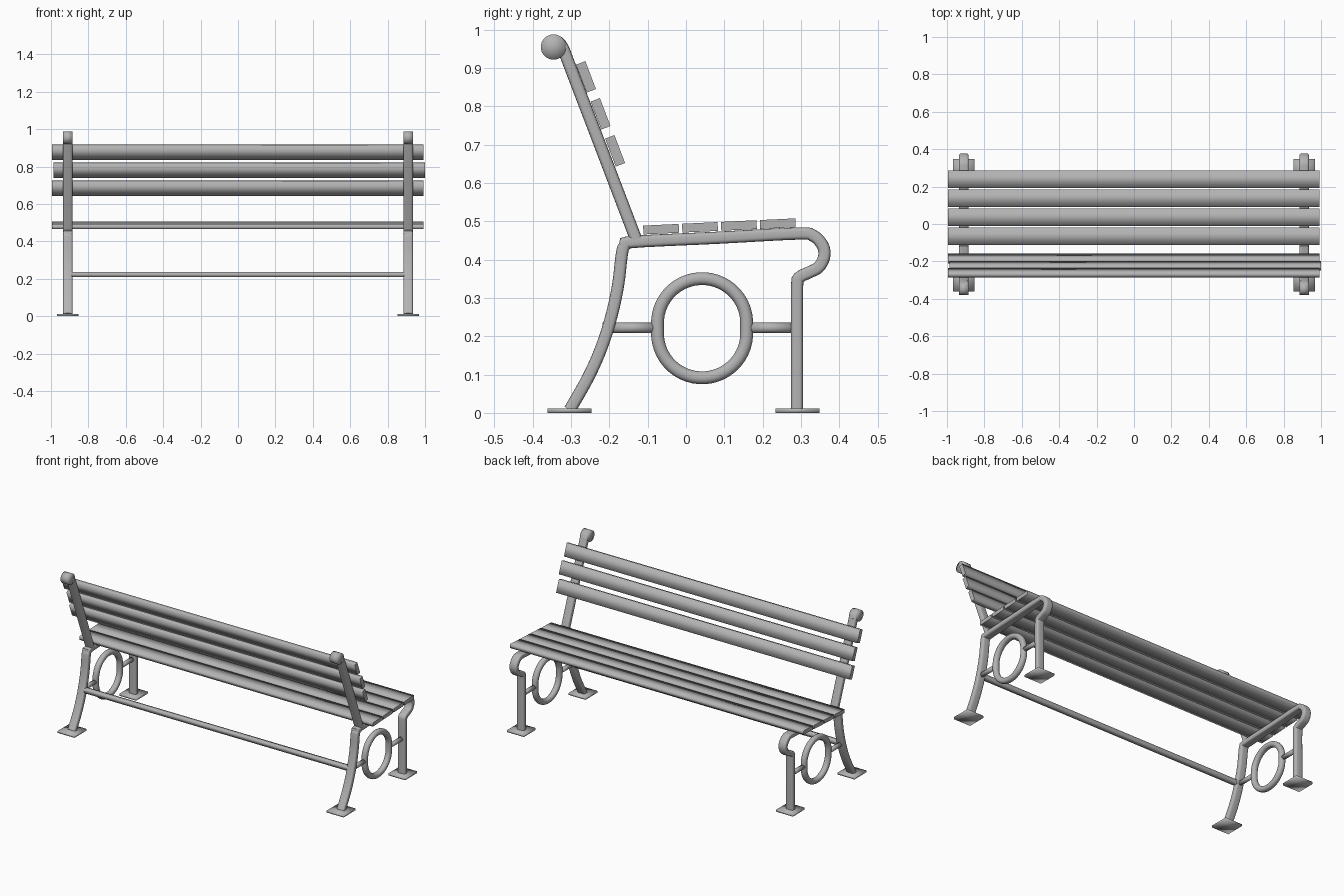
import bpy, bmesh, math
from mathutils import Vector, Matrix

if "Cube" in bpy.data.objects:
    bpy.data.objects.remove(bpy.data.objects["Cube"])

FX = 0.91  # x position of the side frames

# dark grey paint
paint = bpy.data.materials.new("dark_grey")
paint.diffuse_color = (0.45, 0.45, 0.45, 1)
paint.use_nodes = True
paint.node_tree.nodes["Principled BSDF"].inputs["Base Color"].default_value = paint.diffuse_color


def finish(name, bm, mirror=False, angle=180):
    bmesh.ops.recalc_face_normals(bm, faces=bm.faces)
    me = bpy.data.meshes.new(name)
    bm.to_mesh(me)
    bm.free()
    me.materials.append(paint)
    ob = bpy.data.objects.new(name, me)
    bpy.context.collection.objects.link(ob)
    if mirror:
        ob.modifiers.new("Mirror", 'MIRROR').use_mirror_merge = False
    bpy.ops.object.select_all(action='DESELECT')
    ob.select_set(True)
    bpy.context.view_layer.objects.active = ob
    bpy.ops.object.shade_smooth_by_angle(angle=math.radians(angle), keep_sharp_edges=True)
    return ob


def smooth(pts, n=5):
    """Catmull-Rom curve through (y, z) points."""
    p = [Vector(q) for q in pts]
    p = [2 * p[0] - p[1]] + p + [2 * p[-1] - p[-2]]
    out = []
    for a, b, c, d in zip(p, p[1:], p[2:], p[3:]):
        for i in range(n):
            t = i / n
            out.append(0.5 * (2 * b + (c - a) * t + (2 * a - 5 * b + 4 * c - d) * t * t
                              + (3 * b - a - 3 * c + d) * t ** 3))
    return out + [p[-2]]


def section(hx, hn, power, n=20):
    """Superellipse cross-section: half width in x, half thickness in the side plane."""
    res = []
    for i in range(n):
        a = 2 * math.pi * (i + 0.5) / n
        c, s = math.cos(a), math.sin(a)
        res.append((hx * math.copysign(abs(c) ** power, c),
                    hn * math.copysign(abs(s) ** power, s)))
    return res


def sweep(name, path, sec, closed=False):
    bm = bmesh.new()
    n, m = len(path), len(sec)
    rings = []
    for i, p in enumerate(path):
        a = path[(i - 1) % n] if closed or i > 0 else p
        b = path[(i + 1) % n] if closed or i < n - 1 else p
        t = (b - a).normalized()
        rings.append([bm.verts.new((FX + sx, p.x - t.y * sn, p.y + t.x * sn)) for sx, sn in sec])
    for i in range(n if closed else n - 1):
        r, q = rings[i], rings[(i + 1) % n]
        for j in range(m):
            bm.faces.new((r[j], r[(j + 1) % m], q[(j + 1) % m], q[j]))
    if not closed:
        bm.faces.new(rings[0])
        bm.faces.new(rings[-1])
    return finish(name, bm, True, 50)


def box(name, size, loc, tilt=0, mirror=False, sharp_ends=True):
    """Softly shaded box; the two end faces in x can be kept crisp."""
    bm = bmesh.new()
    bmesh.ops.create_cube(bm, size=1)
    if sharp_ends:
        for f in bm.faces:
            if abs(f.calc_center_median().x) > 0.4:
                for e in f.edges:
                    e.smooth = False
    bm.transform(Matrix.Translation(loc) @ Matrix.Rotation(tilt, 4, 'X') @ Matrix.Diagonal((*size, 1)))
    return finish(name, bm, mirror)


def rod(name, radius, a, b, sides=24):
    bm = bmesh.new()
    a, b = Vector(a), Vector(b)
    d = b - a
    bmesh.ops.create_cone(bm, cap_ends=True, segments=sides, radius1=radius, radius2=radius, depth=d.length)
    bmesh.ops.poke(bm, faces=[f for f in bm.faces if len(f.verts) > 4])
    bm.transform(Matrix.Translation((a + b) / 2) @ d.to_track_quat('Z', 'Y').to_matrix().to_4x4())
    return finish(name, bm, True)


bar = section(0.025, 0.016, 0.5)

# rear leg, seat rail, front curl and front leg as one bent bar
sweep("leg_and_seat_rail", smooth([
    (-0.303, 0.008), (-0.254, 0.095), (-0.219, 0.175), (-0.194, 0.255), (-0.177, 0.335),
    (-0.168, 0.41), (-0.161, 0.435), (-0.14, 0.446), (0.08, 0.457), (0.29, 0.468),
    (0.331, 0.463), (0.356, 0.438), (0.361, 0.41), (0.347, 0.381), (0.32, 0.366),
    (0.297, 0.354), (0.290, 0.33), (0.290, 0.17), (0.290, 0.008)]), bar)

# back post with scroll end
sweep("back_post", smooth([(-0.128, 0.447), (-0.22, 0.688), (-0.308, 0.918), (-0.317, 0.942),
                           (-0.33, 0.965), (-0.345, 0.971)]), bar)
rod("post_scroll", 0.033, (FX - 0.0255, -0.346, 0.955), (FX + 0.0255, -0.346, 0.955), sides=32)

# oval ring between the legs, with its connecting rods
oval = []
for i in range(48):
    a = 2 * math.pi * (i + 0.5) / 48
    oval.append(Vector((0.042 + 0.1165 * math.cos(a),
                        0.221 + 0.1165 * math.sin(a) + math.copysign(0.013, math.sin(a)))))
sweep("oval_ring", oval, section(0.018, 0.017, 0.9, 16), closed=True)
rod("rear_ring_rod", 0.0135, (FX, -0.2, 0.222), (FX, -0.078, 0.222))
rod("front_ring_rod", 0.0135, (FX, 0.162, 0.222), (FX, 0.285, 0.222))

# foot plates
for name, y in (("rear_foot", -0.304), ("front_foot", 0.291)):
    box(name, (0.114, 0.114, 0.012), (FX, y, 0.006), mirror=True, sharp_ends=False)

# long stretcher between the rear legs
box("stretcher", (1.80, 0.026, 0.026), (0, -0.205, 0.223))

# seat slats
for i in range(4):
    y = -0.065 + 0.1015 * i
    box("seat_slat", (1.985, 0.093, 0.023), (-0.002, y, 0.4795 + 0.0475 * (y + 0.065)),
        math.atan(0.0475))

# backrest slats
for i in range(3):
    box("back_slat", (1.985, 0.026, 0.078), (0.006 if i == 1 else -0.002, -0.261 + 0.038 * i, 0.877 - 0.0965 * i),
        math.radians(20.8))
